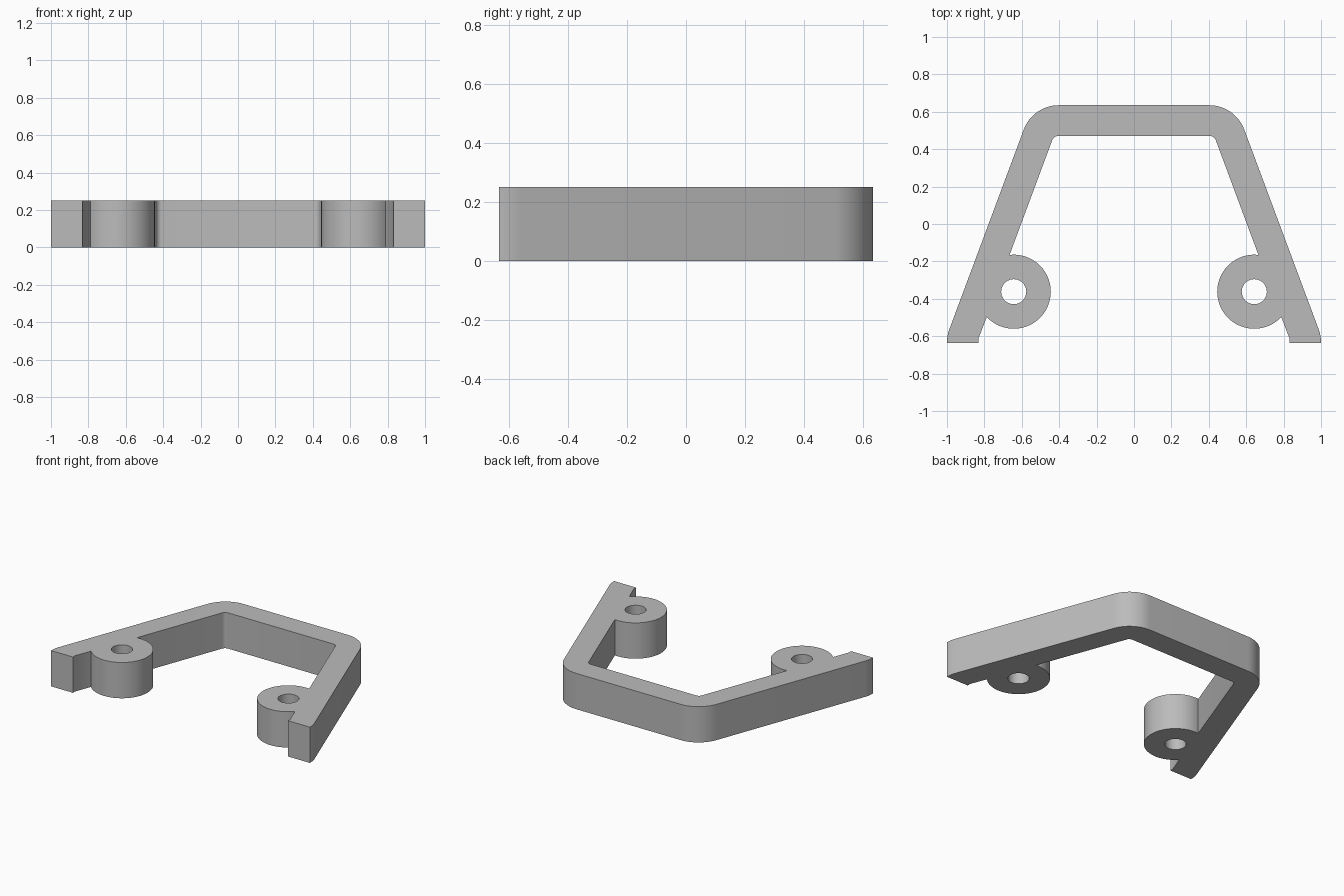
import bpy, bmesh
from math import cos, sin, atan2, pi, tan, radians
from mathutils import Vector

if "Cube" in bpy.data.objects:
    bpy.data.objects.remove(bpy.data.objects["Cube"], do_unlink=True)

HEIGHT = 0.25
BACK, FRONT = 0.635, -0.635
SLOPE = 0.372                     # sideways run of a leg per unit of depth
BOSS = Vector((0.643, -0.362))
BOSS_R, HOLE_R = 0.198, 0.067


def arc(centre, r, a0, a1, n):
    return [centre + r * Vector((cos(a0 + (a1 - a0) * i / n),
                                 sin(a0 + (a1 - a0) * i / n))) for i in range(n + 1)]


def fillet(before, corner, after, r, n):
    """Points of a round that replaces a sharp corner."""
    u, v = (before - corner).normalized(), (after - corner).normalized()
    half = u.angle(v) / 2
    centre = corner + (u + v).normalized() * (r / sin(half))
    p, q = corner + u * r / tan(half), corner + v * r / tan(half)
    a0 = atan2(*(p - centre).yx)
    turn = (atan2(*(q - centre).yx) - a0 + pi) % (2 * pi) - pi
    return arc(centre, r, a0, a0 + turn, n)


def leg_x(x, y0, y):
    return x + SLOPE * (y0 - y)


# Half outline, from the middle of the back bar round the leg to the inside
outer_top = Vector((0.541, BACK))
outer_end = Vector((1.0, -0.597))
inner_top = Vector((0.429, 0.47))
inner_end = Vector((leg_x(0.429, 0.47, -0.61), -0.61))
half = fillet(Vector((0, BACK)), outer_top, outer_end, 0.2, 16)
half += fillet(outer_top, outer_end, Vector((1.0, FRONT)), 0.2, 6)
half += [Vector((1.0, FRONT)), Vector((inner_end.x, FRONT)), inner_end]

# Round boss growing out of the inner face of the leg
low = Vector((leg_x(0.429, 0.47, -0.5), -0.5)) - BOSS
high = Vector((leg_x(0.429, 0.47, -0.165), -0.165)) - BOSS
half += arc(BOSS, BOSS_R, atan2(low.y, low.x) + 2 * pi, atan2(high.y, high.x), 48)
half += fillet(inner_end, inner_top, Vector((0, inner_top.y)), 0.03, 6)

mirror = [Vector((-p.x, p.y)) for p in reversed(half)]
hole = arc(BOSS, HOLE_R, 0, 2 * pi, 40)[:-1]
loops = [half + mirror, hole, [Vector((-p.x, p.y)) for p in hole]]

# Fill the outline around the screw holes, then raise it
bm = bmesh.new()
for loop in loops:
    verts = [bm.verts.new((p.x, p.y, 0)) for p in loop]
    for i, v in enumerate(verts):
        bm.edges.new((verts[i - 1], v))
bmesh.ops.remove_doubles(bm, verts=bm.verts[:], dist=0.0005)
bmesh.ops.triangle_fill(bm, edges=bm.edges[:], use_beauty=True, normal=(0, 0, 1))
raised = bmesh.ops.extrude_face_region(bm, geom=bm.faces[:], use_keep_orig=True)
bmesh.ops.translate(bm, vec=(0, 0, HEIGHT),
                    verts=[g for g in raised["geom"] if isinstance(g, bmesh.types.BMVert)])
bmesh.ops.recalc_face_normals(bm, faces=bm.faces[:])
mesh = bpy.data.meshes.new("handle_bracket")
bm.to_mesh(mesh)
bm.free()

# Plain grey finish
grey = bpy.data.materials.new("plain grey")
grey.use_nodes = True
colour = (0.5, 0.5, 0.5, 1)
grey.diffuse_color = colour
grey.node_tree.nodes["Principled BSDF"].inputs["Base Color"].default_value = colour
mesh.materials.append(grey)

bracket = bpy.data.objects.new("handle_bracket", mesh)
bpy.context.collection.objects.link(bracket)
bpy.context.view_layer.objects.active = bracket
bracket.select_set(True)
bpy.ops.object.shade_smooth_by_angle(angle=radians(25))
